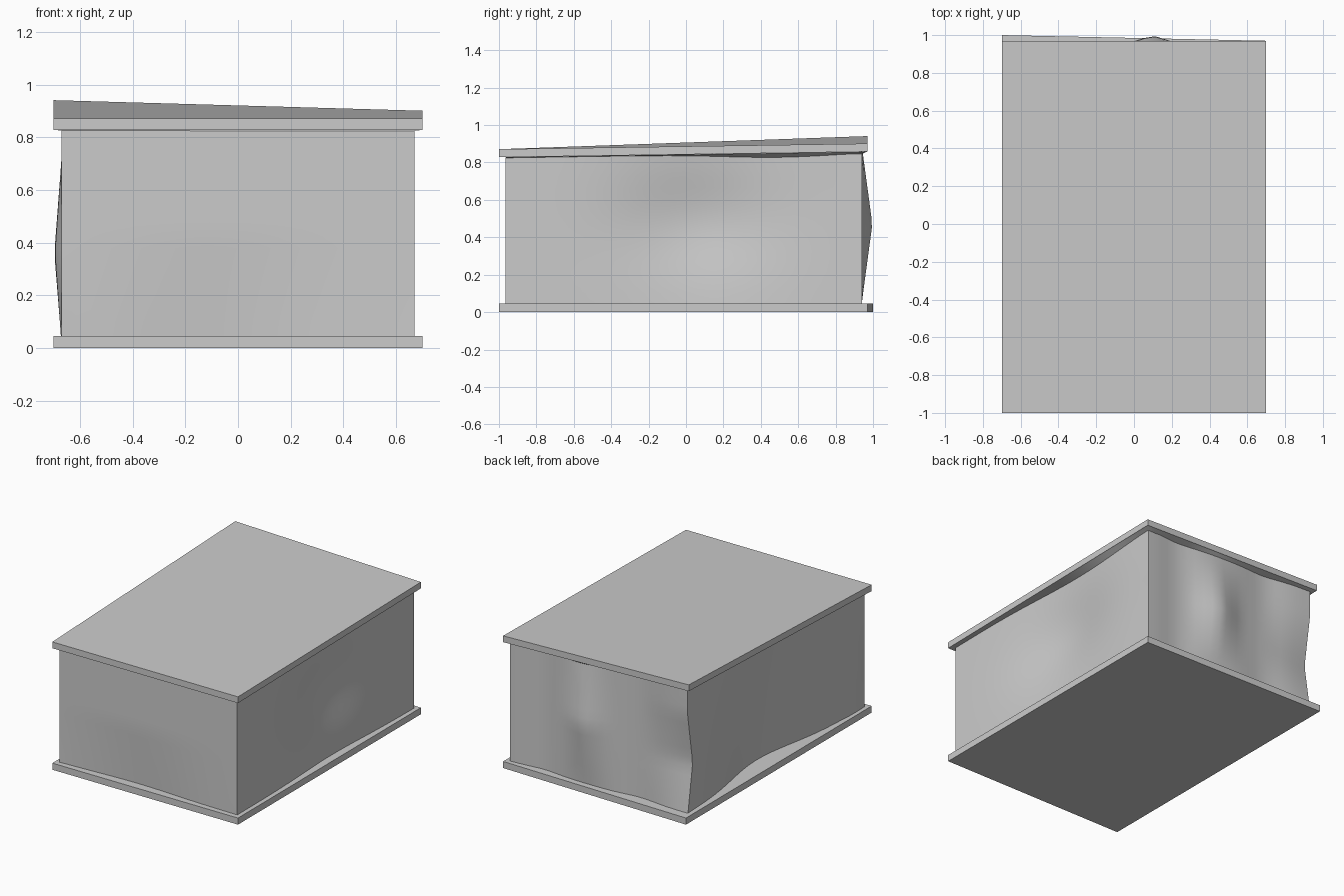
import bpy
import bmesh
from math import exp

if "Cube" in bpy.data.objects:
    bpy.data.objects.remove(bpy.data.objects["Cube"])

grey = bpy.data.materials.new("plain grey")
grey.use_nodes = True
grey.diffuse_color = (0.6, 0.6, 0.6, 1)
grey.node_tree.nodes["Principled BSDF"].inputs["Base Color"].default_value = (0.6, 0.6, 0.6, 1)

HX, WX = 0.7, 0.67             # half widths of the boards and of the walls
FRONT, BACK = -0.965, 0.94     # wall planes
BASE_TOP, THICK = 0.045, 0.043


def finish(name, bm, smooth=False):
    bmesh.ops.recalc_face_normals(bm, faces=bm.faces)
    mesh = bpy.data.meshes.new(name)
    bm.to_mesh(mesh)
    bm.free()
    mesh.materials.append(grey)
    ob = bpy.data.objects.new(name, mesh)
    bpy.context.collection.objects.link(ob)
    if smooth:
        bpy.ops.object.select_all(action='DESELECT')
        ob.select_set(True)
        bpy.context.view_layer.objects.active = ob
        bpy.ops.object.shade_smooth_by_angle(angle=0.6)
    return ob


def lid_z(x, y):
    """Height of the underside of the warped lid."""
    return 0.828 + (0.05 - 0.0286 * x) * (y + 1) / 1.97


def board(name, back_left, back_right, bottom, thick):
    """Thin slab whose underside follows the function bottom(x, y)."""
    bm = bmesh.new()
    corners = [(-HX, -1), (HX, -1), (HX, back_left), (-HX, back_right)]
    low = [bm.verts.new((x, y, bottom(x, y))) for x, y in corners]
    high = [bm.verts.new((x, y, bottom(x, y) + thick)) for x, y in corners]
    bm.faces.new(low)
    bm.faces.new(high)
    for i in range(4):
        j = (i + 1) % 4
        bm.faces.new((low[i], low[j], high[j], high[i]))
    return finish(name, bm)


def tent(v, centre, half):
    return max(0.0, 1 - abs(v - centre) / half)


def bell(v, centre, width):
    return exp(-((v - centre) / width) ** 2)


# Outward push of each wall at position s along it and height z
def push_front(s, z):
    return -0.025 * tent(z, BASE_TOP, 0.4) * bell(s, -0.1, 0.4)


def push_left(s, z):
    return -0.06 * bell(s, 0.05, 0.4) * bell(z, 0.48, 0.28) - 0.02 * bell(s, 0.1, 0.45)


def push_back(s, z):
    ridge = 0.06 * tent(s, 0.1, 0.2) * tent(z, 0.47, 0.42)
    return ridge - 0.025 * bell(s, -0.3, 0.16) - 0.02 * bell(s, 0.42, 0.14)


def push_right(s, z):
    spike = 0.04 * tent(s, -0.84, 0.125) * tent(z, 0.36, 0.37)
    return spike - 0.1 * bell(s, 0.05, 0.45) * tent(z, BASE_TOP, 1.1)


def ring_points():
    """Outline of the walls: position, outward direction, coordinate, push."""
    n = 24
    xs = [-WX + 2 * WX * i / n for i in range(n)]
    ys = [FRONT + (BACK - FRONT) * i / n for i in range(n)]
    for x in xs:
        yield x, FRONT, (0, -1), x, push_front
    for y in ys:
        yield WX, y, (1, 0), y, push_left
    for x in xs:
        yield -x, BACK, (0, 1), -x, push_back
    for y in ys:
        mirrored = FRONT + BACK - y
        yield -WX, mirrored, (-1, 0), mirrored, push_right


# Crumpled walls, flaring at the top to meet the edge of the lid
bm = bmesh.new()
rows = 14
columns = []
for x, y, (nx, ny), s, push in ring_points():
    sag = 0.004 + 0.02 * bell(y, 0.5, 0.4) * (x > 0.6)
    if y == BACK:
        sag += 0.012 * bell(x, 0.2, 0.4)
    top = lid_z(x, y) - sag
    ends = min(1, (WX - abs(x)) / 0.06) if nx == 0 else min(1, (y - FRONT) / 0.06, (BACK - y) / 0.06)
    column = []
    for k in range(rows + 1):
        z = BASE_TOP + (top - BASE_TOP) * k / rows
        d = push(s, z) * max(0, ends)
        # The back right corner is knocked forwards at mid height
        knock = 0.055 * tent(z, 0.37, 0.35) * tent(y, BACK, 0.3) * tent(x, -WX, 0.35)
        column.append(bm.verts.new((x + nx * d, y + ny * d - knock, z)))
    ex, ey = x * HX / WX, y * (1 if y < 0 else 0.97 / BACK)
    ex, ey = ex * 0.997, max(-0.997, ey * 0.997)
    column.append(bm.verts.new((ex, ey, lid_z(ex, ey) - 0.0005)))
    columns.append(column)
for i, a in enumerate(columns):
    b = columns[(i + 1) % len(columns)]
    for k in range(rows + 1):
        bm.faces.new((a[k], b[k], b[k + 1], a[k + 1]))
finish("crumpled_walls", bm, smooth=True)

# Base board with a skewed back edge, and the tilted lid
board("base_board", 0.97, 1.0, lambda x, y: 0, BASE_TOP)
board("lid_board", 0.97, 0.97, lid_z, THICK)
